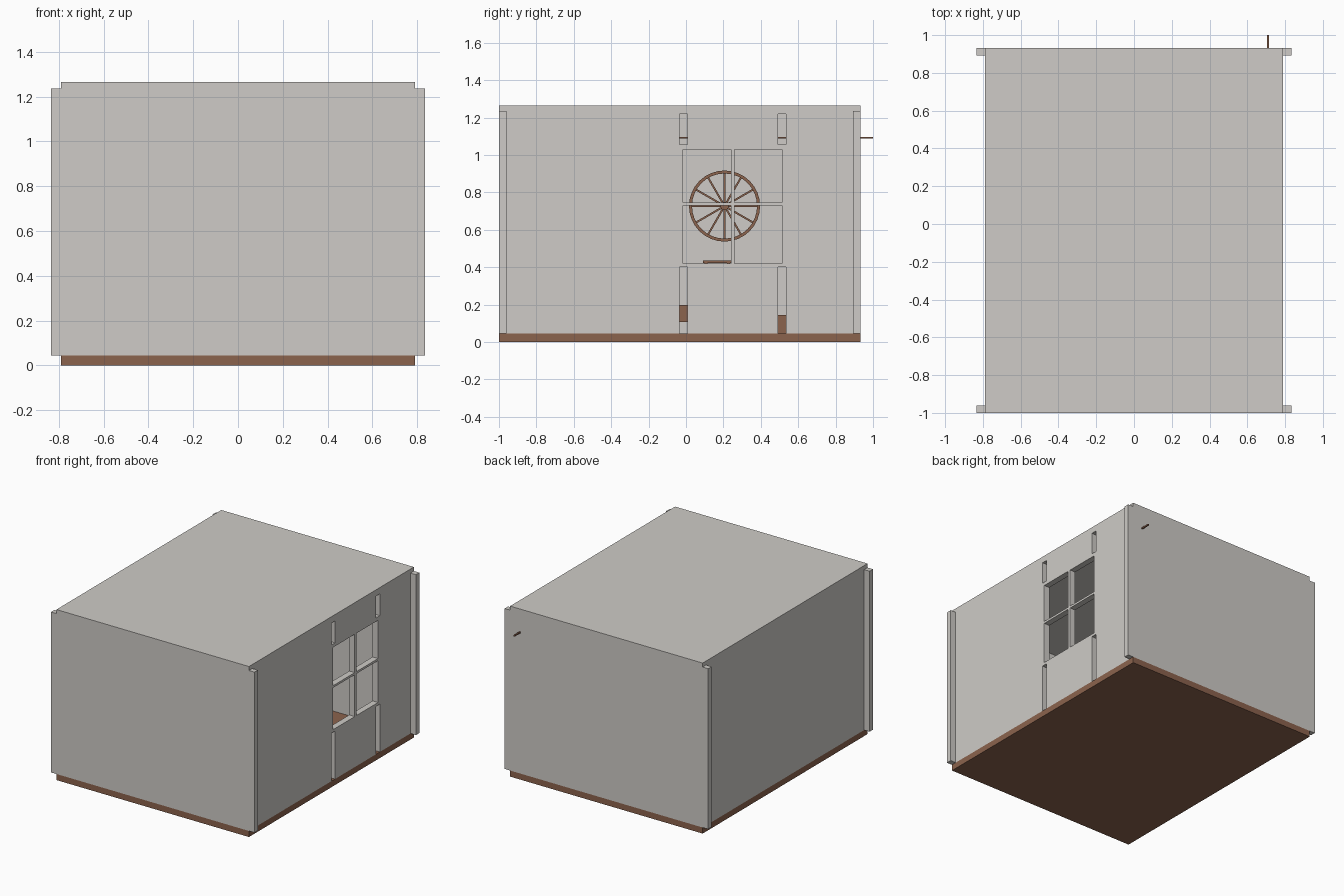
import bpy, bmesh, math

cube = bpy.data.objects.get("Cube")
if cube:
    bpy.data.objects.remove(cube, do_unlink=True)


def material(name, rgb):
    m = bpy.data.materials.new(name)
    m.use_nodes = True
    m.diffuse_color = (*rgb, 1)
    m.node_tree.nodes["Principled BSDF"].inputs["Base Color"].default_value = (*rgb, 1)
    return m


PLASTER = material("warm_grey_plaster", (0.62, 0.60, 0.57))
WOOD = material("brown_wood", (0.26, 0.125, 0.075))


def box(name, x, y, z, mat):
    """Box from (min, max) ranges on each axis."""
    bm = bmesh.new()
    bmesh.ops.create_cube(bm, size=1)
    for v in bm.verts:
        v.co = [r[0] if c < 0 else r[1] for c, r in zip(v.co, (x, y, z))]
    return finish(name, bm, mat)


def finish(name, bm, mat):
    mesh = bpy.data.meshes.new(name)
    bm.to_mesh(mesh)
    bm.free()
    mesh.materials.append(mat)
    obj = bpy.data.objects.new(name, mesh)
    bpy.context.collection.objects.link(obj)
    return obj


# Main dimensions
HALF, T = 0.79, 0.045
FRONT, BACK = -1.0, 0.933
BASE, TOP, POST_TOP = 0.045, 1.265, 1.235
INNER = HALF - T


def pierced_wall(name, openings):
    """Wall on the +x side, with rectangular holes (y0, y1, z0, z1)."""
    ys = sorted({FRONT, BACK, *[v for o in openings for v in o[:2]]})
    zs = sorted({BASE, TOP - T, *[v for o in openings for v in o[2:]]})
    bm = bmesh.new()
    for y0, y1 in zip(ys, ys[1:]):
        for z0, z1 in zip(zs, zs[1:]):
            cy, cz = (y0 + y1) / 2, (z0 + z1) / 2
            if any(a < cy < b and c < cz < d for a, b, c, d in openings):
                continue
            bm.faces.new([bm.verts.new((HALF, y, z)) for y, z in
                          ((y0, z0), (y1, z0), (y1, z1), (y0, z1))])
    bmesh.ops.remove_doubles(bm, verts=bm.verts, dist=0.0001)
    ext = bmesh.ops.extrude_face_region(bm, geom=bm.faces[:], use_keep_orig=True)
    moved = [g for g in ext["geom"] if isinstance(g, bmesh.types.BMVert)]
    bmesh.ops.translate(bm, verts=moved, vec=(-T, 0, 0))
    bmesh.ops.recalc_face_normals(bm, faces=bm.faces)
    return finish(name, bm, PLASTER)


# Room shell
box("floor", (-HALF, HALF), (FRONT, BACK), (0, BASE), WOOD)
box("ceiling", (-HALF, HALF), (FRONT, BACK), (TOP - T, TOP), PLASTER)
box("front_wall", (-INNER, INNER), (FRONT, FRONT + T), (BASE, TOP - T), PLASTER)
box("back_wall", (-INNER, INNER), (BACK - T, BACK), (BASE, TOP - T), PLASTER)
box("right_wall", (-HALF, -INNER), (FRONT, BACK), (BASE, TOP - T), PLASTER)

# Window wall: four panes and four slots above and below the window
panes = [(*y, *z) for y in ((-0.016, 0.24), (0.26, 0.513))
         for z in ((0.42, 0.73), (0.746, 1.03))]
slots = [(*y, *z) for y in ((-0.035, 0.008), (0.492, 0.535))
         for z in ((BASE, 0.40), (1.056, 1.218))]
pierced_wall("left_window_wall", panes + slots)

# Corner posts
for side, sx in (("left", 1), ("right", -1)):
    for end, y in (("front", (FRONT, FRONT + 0.04)), ("back", (BACK - 0.04, BACK))):
        box(f"{side}_{end}_post", sorted((sx * HALF, sx * 0.835)), y,
            (BASE, POST_TOP), PLASTER)

# Curtain rod that pokes out through the back wall
box("curtain_rod", (0.705, 0.715), (-0.5, 1.0), (1.087, 1.097), WOOD)

# Spoked wheel hung on the far wall
WX, WY, WZ, WR = -0.72, 0.206, 0.727, 0.19


def wheel_cylinder(name, radius, depth, fill):
    bpy.ops.mesh.primitive_cylinder_add(vertices=32, radius=radius, depth=depth,
                                        end_fill_type=fill, location=(WX, WY, WZ),
                                        rotation=(0, math.pi / 2, 0))
    obj = bpy.context.object
    obj.name = name
    obj.data.materials.append(WOOD)
    return obj


rim = wheel_cylinder("wheel_rim", WR, 0.03, 'NOTHING')
solid = rim.modifiers.new("thickness", 'SOLIDIFY')
solid.thickness, solid.offset = 0.016, -1
wheel_cylinder("wheel_hub", 0.022, 0.05, 'NGON')
for i in range(12):
    spoke = box(f"wheel_spoke_{i + 1}", (-0.006, 0.006), (-0.005, 0.005),
                (0.01, WR - 0.01), WOOD)
    spoke.location = (WX, WY, WZ)
    spoke.rotation_euler.x = i * math.pi / 6

# Low furniture along the far wall
FX = (-0.74, -0.45)
box("table_top", FX, (0.09, 0.247), (0.422, 0.436), WOOD)
for i, y in enumerate((0.1, 0.22)):
    box(f"table_side_{i + 1}", FX, (y, y + 0.015), (BASE, 0.422), WOOD)
box("bench_seat", FX, (-0.4, 0.05), (0.107, 0.197), WOOD)
for i, y in enumerate((-0.39, 0.015)):
    box(f"bench_leg_{i + 1}", FX, (y, y + 0.03), (BASE, 0.107), WOOD)
box("low_chest", FX, (0.45, 0.8), (BASE, 0.145), WOOD)
